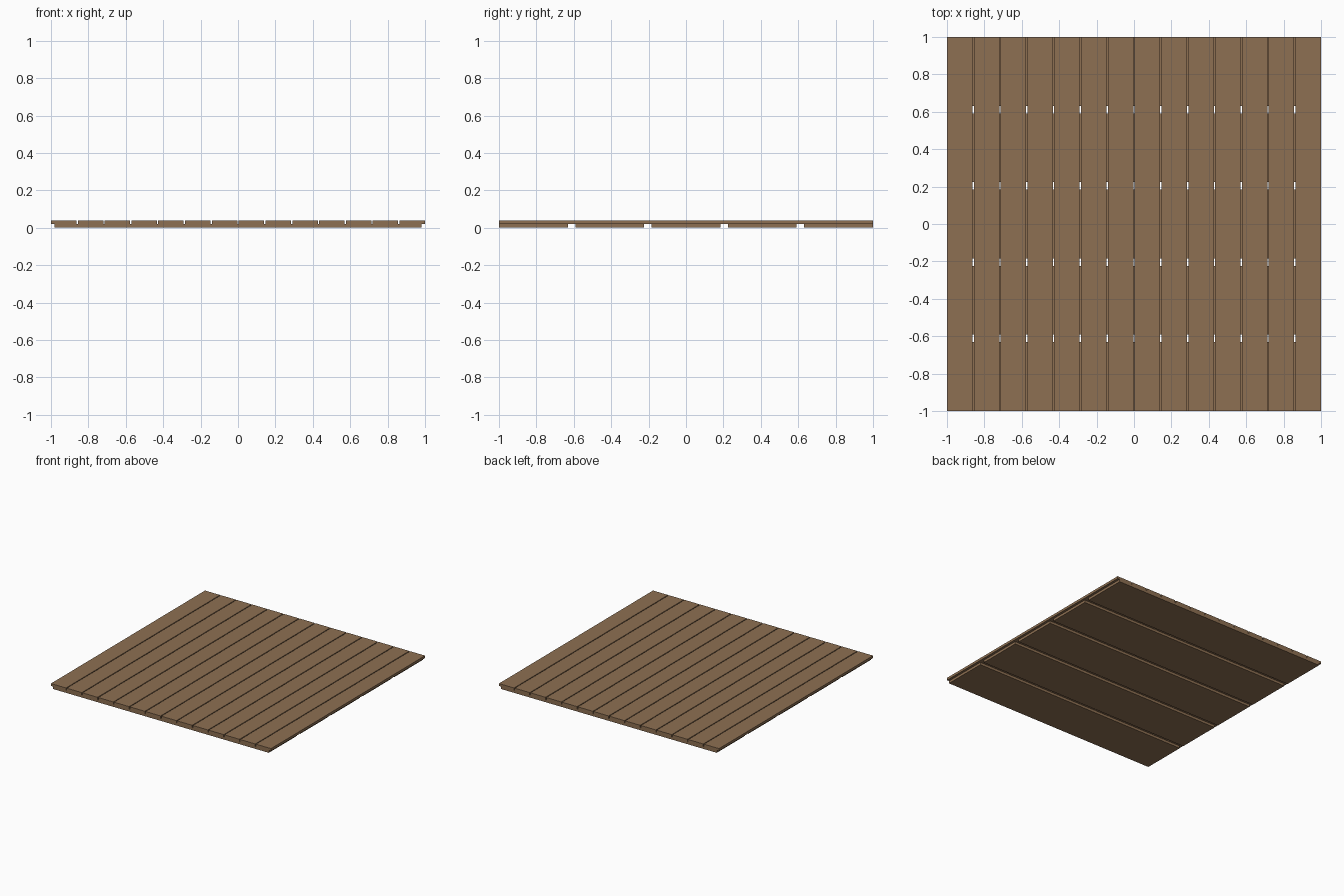
import bpy

if "Cube" in bpy.data.objects:
    bpy.data.objects.remove(bpy.data.objects["Cube"])

# one flat wood colour
wood = bpy.data.materials.new("brown wood")
wood.diffuse_color = (0.27, 0.162, 0.085, 1)
wood.use_nodes = True
wood.node_tree.nodes["Principled BSDF"].inputs["Base Color"].default_value = wood.diffuse_color


def board(name, x0, x1, y0, y1, z0, z1):
    bpy.ops.mesh.primitive_cube_add(size=1, location=((x0 + x1) / 2, (y0 + y1) / 2, (z0 + z1) / 2))
    ob = bpy.context.object
    ob.name = name
    ob.scale = (x1 - x0, y1 - y0, z1 - z0)
    bpy.ops.object.transform_apply(location=False, rotation=False, scale=True)
    ob.data.materials.append(wood)


# deck planks running front to back
COUNT, GAP = 14, 0.007
pitch = (2 + GAP) / COUNT
for i in range(COUNT):
    x = -1 + i * pitch
    board(f"deck_plank_{i + 1}", x, x + pitch - GAP, -1, 1, 0.02, 0.04)

# wide support boards running side to side underneath
COUNT, GAP = 5, 0.04
pitch = (2 + GAP) / COUNT
for i in range(COUNT):
    y = -1 + i * pitch
    board(f"support_board_{i + 1}", -0.98, 0.98, y, y + pitch - GAP, 0, 0.02)
